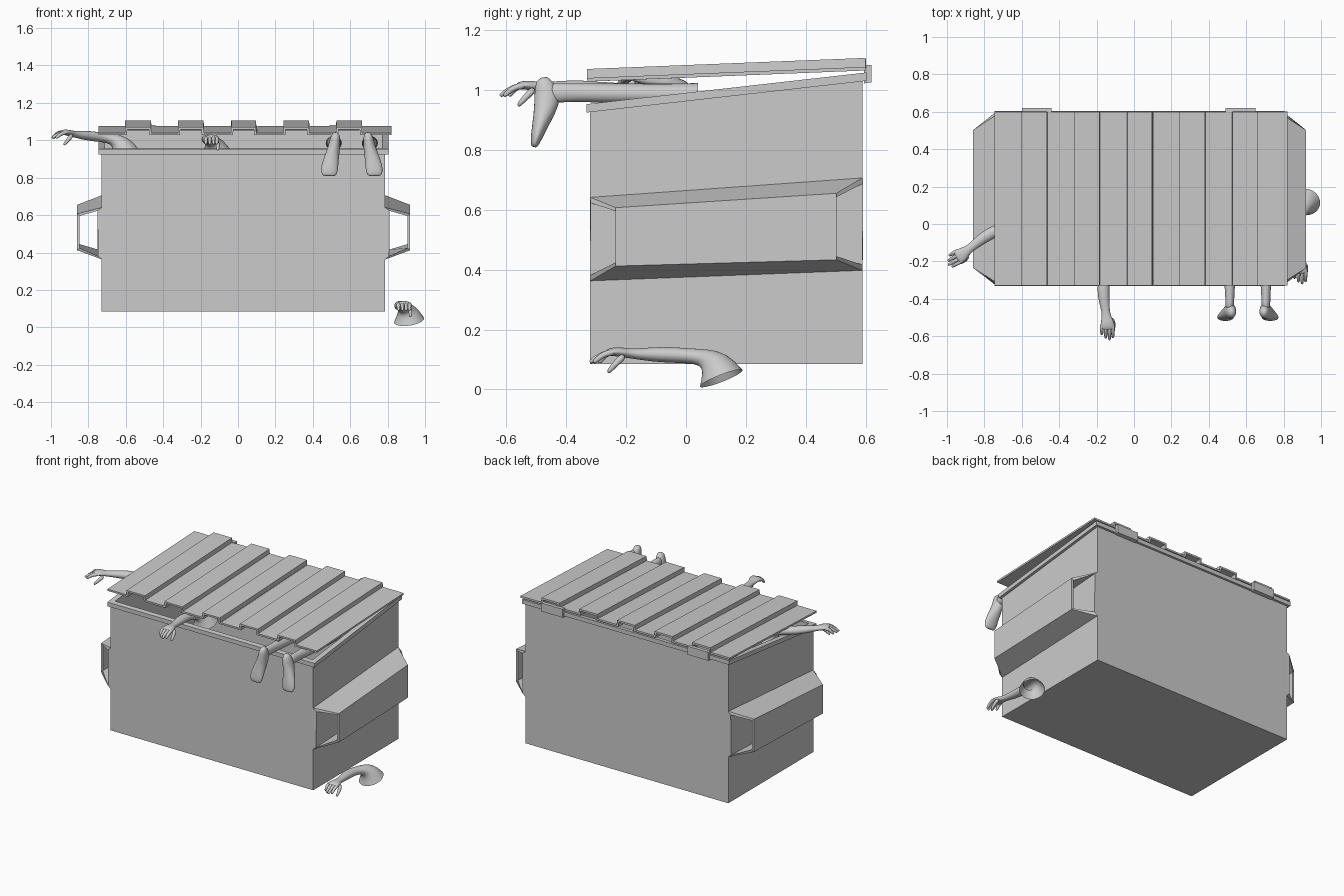
import bpy, bmesh, math
from mathutils import Vector

if "Cube" in bpy.data.objects:
    bpy.data.objects.remove(bpy.data.objects["Cube"])


def finish(name, bm, smooth=False, thick=0, subsurf=0):
    me = bpy.data.meshes.new(name)
    bm.to_mesh(me)
    bm.free()
    ob = bpy.data.objects.new(name, me)
    bpy.context.collection.objects.link(ob)
    if smooth:
        for p in me.polygons:
            p.use_smooth = True
    if thick:
        m = ob.modifiers.new("thickness", 'SOLIDIFY')
        m.thickness, m.offset, m.use_even_offset = thick, -1, True
    if subsurf:
        m = ob.modifiers.new("subdivision", 'SUBSURF')
        m.levels = m.render_levels = subsurf
    return ob


def box(name, x0, x1, y0, y1, front, back, open_top=False, thick=0):
    """Box whose bottom and top heights differ between front and back."""
    bm = bmesh.new()
    bmesh.ops.create_cube(bm, size=2)
    top = [f for f in bm.faces if f.normal.z > 0.5]
    for v in bm.verts:
        z = (back if v.co.y > 0 else front)[1 if v.co.z > 0 else 0]
        v.co = (x1 if v.co.x > 0 else x0, y1 if v.co.y > 0 else y0, z)
    if open_top:
        bmesh.ops.delete(bm, geom=top, context='FACES_ONLY')
    return finish(name, bm, thick=thick)


# Hollow bin with a sloping top
CX = 0.03
box("bin_body", -0.73, 0.787, -0.32, 0.59, (0.085, 0.94), (0.085, 1.042), True, 0.015)


# Rim frame following the slope
def rim_z(y):
    z = 0.925 + (y + 0.33) * 0.113
    return (z, z + 0.028)


for name, x0, x1, y0, y1 in (("rim_front", -0.745, 0.805, -0.332, -0.3),
                             ("rim_back", -0.745, 0.805, 0.57, 0.603),
                             ("rim_left", -0.745, -0.71, -0.3, 0.57),
                             ("rim_right", 0.77, 0.805, -0.3, 0.57)):
    box(name, x0, x1, y0, y1, rim_z(y0), rim_z(y1))


# Ribbed lids, made from a stepped profile
def lid(name, x0, x1, ribs):
    prof = [(x0, 0)]
    for a, b in ribs:
        prof += [(a, 0), (a + 0.002, 0.03), (b - 0.002, 0.03), (b, 0)]
    prof.append((x1, 0))
    bm = bmesh.new()
    rows = [[bm.verts.new((x, y, z + h)) for x, h in prof]
            for y, z in ((-0.33, 1.04), (0.6, 1.077))]
    for i in range(len(prof) - 1):
        bm.faces.new((rows[0][i], rows[0][i + 1], rows[1][i + 1], rows[1][i]))
    return finish(name, bm, thick=0.012)


lid("lid_left", -0.747, 0.102, [(-0.605, -0.463), (-0.322, -0.182), (-0.038, 0.098)])
lid("lid_right", 0.104, 0.82, [(0.242, 0.382), (0.524, 0.664)])

# Hinges at the back
for i, x in enumerate((-0.52, 0.57)):
    box(f"hinge_{i + 1}", x - 0.08, x + 0.08, 0.595, 0.62, (1.022, 1.083), (1.026, 1.083))

# Fork pockets on both sides: tubes open at both slanted ends
for side, s in (("left", -1), ("right", 1)):
    xi, xo = CX + s * 0.755, CX + s * 0.89
    bm = bmesh.new()
    ends = [[(xi, -0.32, 0.362), (xo, -0.235, 0.412), (xo, -0.235, 0.607), (xi, -0.32, 0.642)],
            [(xi, 0.59, 0.397), (xo, 0.502, 0.433), (xo, 0.502, 0.655), (xi, 0.59, 0.707)]]
    a, b = [[bm.verts.new(p) for p in e] for e in ends]
    for i in range(4):
        j = (i + 1) % 4
        q = (a[i], a[j], b[j], b[i])
        bm.faces.new(q if s < 0 else q[::-1])
    # make the walls face away from the tube centre
    bm.normal_update()
    mid = Vector(((xi + xo) / 2, 0.13, 0.53))
    for f in bm.faces:
        if f.normal.dot(f.calc_center_median() - mid) < 0:
            f.normal_flip()
    finish(f"fork_pocket_{side}", bm, thick=0.014)


# Lofted body parts: each point is x, y, z, side radius, other radius
def tube(bm, pts, n=12, cap_start=True):
    c = [Vector(p[:3]) for p in pts]
    rings = []
    for i, p in enumerate(pts):
        t = (c[min(i + 1, len(c) - 1)] - c[max(i - 1, 0)]).normalized()
        u = (Vector((1, 0, 0)) - t * t.x).normalized()
        v = t.cross(u)
        rings.append([bm.verts.new(c[i] + u * p[3] * math.cos(k * math.tau / n)
                                   + v * p[4] * math.sin(k * math.tau / n)) for k in range(n)])
    for r, q in zip(rings, rings[1:]):
        for k in range(n):
            bm.faces.new((r[k], r[(k + 1) % n], q[(k + 1) % n], q[k]))
    bm.faces.new(rings[-1])
    if cap_start:
        bm.faces.new(rings[0][::-1])


# Arm: flared open shoulder, bent elbow, forearm and palm
def arm(name, loc, rot=(0, 0, 0)):
    bm = bmesh.new()
    tube(bm, [(0.035, 0.118, 0.037, 0.085, 0.08), (0.027, 0.098, 0.088, 0.055, 0.055),
              (0.008, 0.06, 0.108, 0.034, 0.03), (-0.01, 0.01, 0.112, 0.031, 0.025),
              (-0.015, -0.05, 0.116, 0.034, 0.028), (-0.01, -0.11, 0.117, 0.03, 0.025),
              (-0.001, -0.17, 0.119, 0.022, 0.018), (0.003, -0.2, 0.122, 0.027, 0.017),
              (0.008, -0.235, 0.127, 0.04, 0.016), (0.01, -0.258, 0.124, 0.039, 0.013),
              (0.01, -0.266, 0.122, 0.03, 0.008)], cap_start=False)
    # Fingers
    for x, d in ((-0.022, -0.286), (-0.001, -0.305), (0.019, -0.315), (0.037, -0.303)):
        tube(bm, [(x, -0.235, 0.125, 0.011, 0.011), (x, -0.262, 0.122, 0.012, 0.012),
                  (x, (d - 0.262) / 2, 0.112, 0.0105, 0.0105), (x, d, 0.095, 0.009, 0.009),
                  (x, d - 0.006, 0.089, 0.005, 0.005)], n=8)
    # Thumb
    tube(bm, [(0.03, -0.205, 0.115, 0.013, 0.014), (0.041, -0.228, 0.093, 0.012, 0.012),
              (0.043, -0.248, 0.072, 0.01, 0.01), (0.041, -0.262, 0.055, 0.007, 0.007)], n=8)
    bmesh.ops.recalc_face_normals(bm, faces=bm.faces)
    ob = finish(name, bm, smooth=True, subsurf=1)
    ob.location, ob.rotation_euler = loc, rot


arm("arm_on_ground", (0.88, 0, 0))
arm("arm_front", (-0.15, -0.3, 0.89))
arm("arm_left", (-0.73, -0.045, 0.903), (-0.06, 0, math.radians(-60)))

# Legs lying out over the front rim with the toes pointing down
for side, x, s in (("left", 0.512, -1), ("right", 0.705, 1)):
    bm = bmesh.new()
    tube(bm, [(x, 0.04, 0.985, 0.045, 0.04), (x, -0.05, 0.985, 0.04, 0.037),
              (x, -0.17, 0.987, 0.043, 0.036), (x, -0.28, 0.989, 0.034, 0.034),
              (x, -0.37, 0.992, 0.025, 0.031), (x, -0.42, 0.99, 0.025, 0.034),
              (x, -0.46, 0.99, 0.022, 0.034)], cap_start=False)
    tube(bm, [(x - s * 0.012, -0.482, 1.042, 0.012, 0.014), (x - s * 0.01, -0.475, 1.025, 0.026, 0.032),
              (x - s * 0.004, -0.46, 0.975, 0.033, 0.048), (x + s * 0.006, -0.472, 0.93, 0.037, 0.038),
              (x + s * 0.018, -0.488, 0.88, 0.045, 0.027), (x + s * 0.024, -0.5, 0.84, 0.048, 0.02),
              (x + s * 0.026, -0.506, 0.815, 0.04, 0.013), (x + s * 0.026, -0.508, 0.809, 0.028, 0.007)])
    bmesh.ops.recalc_face_normals(bm, faces=bm.faces)
    finish(f"leg_{side}", bm, smooth=True, subsurf=1)
